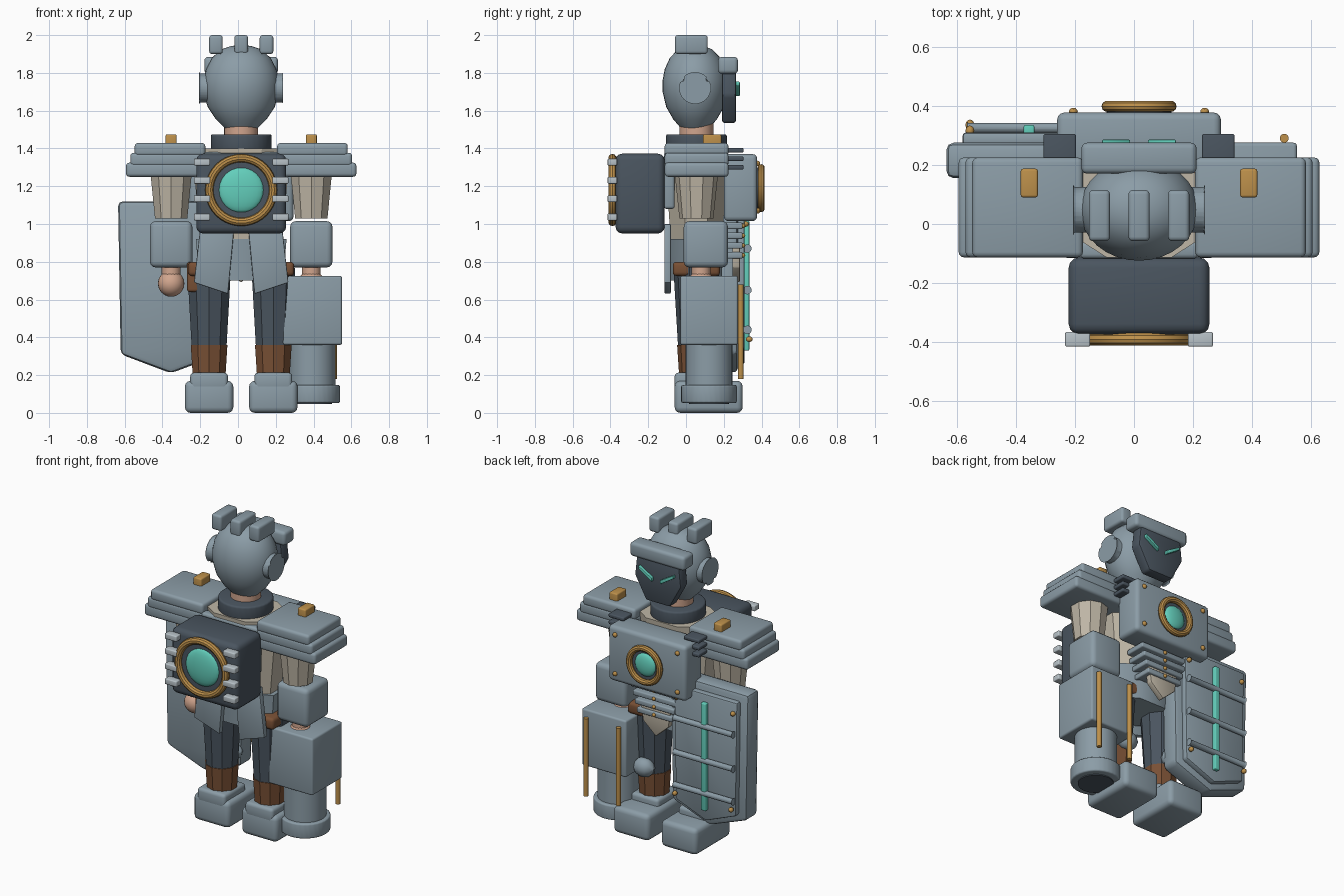
import bpy, bmesh, math
from mathutils import Matrix, Vector

old = bpy.data.objects.get("Cube")
if old:
    bpy.data.objects.remove(old, do_unlink=True)

CX, CY = 0.017, 0.055  # body axis


def material(name, rgb):
    m = bpy.data.materials.new(name)
    m.use_nodes = True
    m.diffuse_color = (*rgb, 1)
    node = next(n for n in m.node_tree.nodes if n.type == 'BSDF_PRINCIPLED')
    node.inputs["Base Color"].default_value = (*rgb, 1)
    return m


STEEL = material("steel", (0.26, 0.335, 0.385))
DARK = material("dark slate", (0.068, 0.09, 0.115))
BRASS = material("brass", (0.51, 0.28, 0.07))
TEAL = material("teal glow", (0.125, 0.62, 0.5))
CREAM = material("cream cloth", (0.52, 0.47, 0.38))
BROWN = material("brown leather", (0.19, 0.08, 0.035))
SKIN = material("skin", (0.64, 0.38, 0.27))
LIGHT = material("light metal", (0.48, 0.54, 0.575))


def finish(name, bm, mat, bevel=0.0, segs=3):
    if bevel:
        bmesh.ops.bevel(bm, geom=bm.edges[:], offset=bevel, segments=segs,
                        profile=0.5, affect='EDGES', clamp_overlap=True)
    bmesh.ops.recalc_face_normals(bm, faces=bm.faces[:])
    me = bpy.data.meshes.new(name)
    bm.to_mesh(me)
    bm.free()
    me.materials.append(mat)
    ob = bpy.data.objects.new(name, me)
    bpy.context.collection.objects.link(ob)
    bpy.ops.object.select_all(action='DESELECT')
    ob.select_set(True)
    bpy.context.view_layer.objects.active = ob
    bpy.ops.object.shade_smooth_by_angle(angle=math.radians(32))
    return ob


def box(name, mat, x, y, z, bevel=0.015):
    """Rounded box from (min, max) pairs."""
    bm = bmesh.new()
    bmesh.ops.create_cube(bm, size=1)
    for v in bm.verts:
        v.co = Vector([(a + b) / 2 + c * (b - a) for (a, b), c in zip((x, y, z), v.co)])
    return finish(name, bm, mat, bevel)


def cone(name, mat, loc, r1, r2, h, sides=32, axis='Z', sy=1.0, bevel=0.0, turn=0.0):
    """Tapered cylinder centred at loc; r1 at the low end of the axis."""
    bm = bmesh.new()
    bmesh.ops.create_cone(bm, cap_ends=True, segments=sides, radius1=r1, radius2=r2, depth=h)
    rot = {'Z': Matrix(), 'X': Matrix.Rotation(math.pi / 2, 4, 'Y'),
           'Y': Matrix.Rotation(-math.pi / 2, 4, 'X')}[axis]
    bm.transform(Matrix.Translation(loc) @ rot @ Matrix.Diagonal((1, sy, 1, 1))
                 @ Matrix.Rotation(turn, 4, 'Z'))
    return finish(name, bm, mat, bevel)


def ball(name, mat, loc, r, seg=24):
    bm = bmesh.new()
    bmesh.ops.create_uvsphere(bm, u_segments=seg, v_segments=seg // 2, radius=1)
    bm.transform(Matrix.Translation(loc) @ Matrix.Diagonal((*r, 1)))
    return finish(name, bm, mat)


def plate(name, mat, pts, y0, y1, bevel=0.01):
    """Outline in x-z pushed from y0 to y1."""
    bm = bmesh.new()
    face = bm.faces.new([bm.verts.new((x, y0, z)) for x, z in pts])
    ext = bmesh.ops.extrude_face_region(bm, geom=[face])
    for v in ext["geom"]:
        if isinstance(v, bmesh.types.BMVert):
            v.co.y = y1
    return finish(name, bm, mat, bevel, 2)


def lathe(name, mat, profile, loc, sy=1.0, steps=32, axis='Z', closed=False):
    bm = bmesh.new()
    rings = [[bm.verts.new((r * math.cos(a), r * math.sin(a) * sy, z)) for r, z in profile]
             for a in (i * math.tau / steps for i in range(steps))]
    n = len(profile)
    for i, ring in enumerate(rings):
        nxt = rings[(i + 1) % steps]
        for j in range(n if closed else n - 1):
            k = (j + 1) % n
            bm.faces.new((ring[j], nxt[j], nxt[k], ring[k]))
    bmesh.ops.remove_doubles(bm, verts=bm.verts[:], dist=1e-5)
    rot = Matrix.Rotation(-math.pi / 2, 4, 'X') if axis == 'Y' else Matrix()
    bm.transform(Matrix.Translation(loc) @ rot)
    return finish(name, bm, mat)


def ring(name, mat, loc, major, minor):
    pts = [(major + minor * math.cos(a), minor * math.sin(a))
           for a in (i * math.tau / 10 for i in range(10))]
    return lathe(name, mat, pts, loc, steps=40, axis='Y', closed=True)


# Head and helmet
cone("neck", SKIN, (CX, CY, 1.48), 0.09, 0.09, 0.12)
cone("collar", DARK, (CX, CY, 1.43), 0.162, 0.162, 0.09, 32, bevel=0.012)
lathe("helmet", STEEL, [(0, 1.5), (0.085, 1.505), (0.135, 1.555), (0.178, 1.62), (0.2, 1.7),
                        (0.2, 1.76), (0.187, 1.82), (0.155, 1.88), (0.105, 1.925),
                        (0.05, 1.943), (0, 1.947)], (CX, 0.048, 0), 0.86)
box("brow", STEEL, (CX - 0.195, CX + 0.195), (0.17, 0.275), (1.795, 1.885), 0.02)
plate("face_mask", DARK, [(CX - 0.15, 1.82), (CX + 0.15, 1.82), (CX + 0.165, 1.68),
                          (CX + 0.085, 1.535), (CX - 0.085, 1.535), (CX - 0.165, 1.68)],
      0.19, 0.265, 0.014)
for i in (-1, 0, 1):
    x = CX + i * 0.134
    box("crest_block", STEEL, (x - 0.036, x + 0.036), (-0.058, 0.115), (1.9, 2.0))

# Torso
cone("torso", CREAM, (CX, CY, 1.11), 0.22, 0.285, 0.58, 8, sy=0.64, turn=math.pi / 8)
cone("pelvis", STEEL, (CX, CY, 0.81), 0.24, 0.26, 0.22, 8, sy=0.6, turn=math.pi / 8)
box("belt", BROWN, (CX - 0.28, CX + 0.28), (-0.07, 0.18), (0.725, 0.8), 0.02)
box("hip_pouch", BROWN, (-0.27, -0.18), (-0.04, 0.13), (0.64, 0.8))
box("back_plate", STEEL, (CX - 0.2, CX + 0.2), (-0.117, -0.06), (1.08, 1.38))
box("chest_plate", STEEL, (CX - 0.277, CX + 0.277), (0.2, 0.377), (1.015, 1.37), 0.025)
cone("chest_core_base", DARK, (CX, 0.378, 1.19), 0.11, 0.11, 0.02, axis='Y')
ring("chest_ring", BRASS, (CX, 0.398, 1.19), 0.108, 0.019)
ball("chest_core", TEAL, (CX, 0.385, 1.19), (0.074, 0.025, 0.074))
for i in range(4):
    w, z = 0.17 - 0.015 * i, 0.99 - 0.052 * i
    box("abdomen_rib", STEEL, (CX - w, CX + w), (0.16, 0.3), (z - 0.017, z + 0.017), 0.008)
    ball("abdomen_stud", BRASS, (CX, 0.302, z), (0.012, 0.012, 0.012), 12)
plate("front_tabard", CREAM, [(CX - 0.11, 0.9), (CX + 0.11, 0.9), (CX + 0.09, 0.77),
                              (CX, 0.69), (CX - 0.09, 0.77)], 0.245, 0.285, 0.006)

# Backpack
box("backpack", DARK, (CX - 0.238, CX + 0.238), (-0.373, -0.113), (0.95, 1.372), 0.035)
cone("pack_core_base", DARK, (CX, -0.375, 1.18), 0.165, 0.165, 0.02, axis='Y')
ring("pack_ring", BRASS, (CX, -0.39, 1.18), 0.169, 0.022)
ball("pack_core", TEAL, (CX, -0.38, 1.18), (0.12, 0.03, 0.12))

# Mirrored parts
for s in (-1, 1):
    def span(a, b):
        return tuple(sorted((CX + s * a, CX + s * b)))

    cone("ear_disc", STEEL, (CX + s * 0.195, 0.048, 1.72), 0.077, 0.077, 0.055, axis='X', bevel=0.01)
    plate("eye", TEAL, [(CX + s * a, z) for a, z in
                        ((0.03, 1.675), (0.125, 1.735), (0.125, 1.755), (0.03, 1.7))],
          0.262, 0.285, 0.004)
    for z in (1.07, 1.32):
        ball("chest_bolt", BRASS, (CX + s * 0.222, 0.38, z), (0.015, 0.013, 0.015), 12)
    for i in range(3):
        z = 1.3 + 0.045 * i
        box("chest_vent", DARK, span(0.213, 0.323), (0.14, 0.305), (z - 0.012, z + 0.012), 0.007)
    for i in range(4):
        z = 1.037 + 0.097 * i
        box("pack_clamp", LIGHT, span(0.165, 0.25), (-0.415, -0.365), (z - 0.018, z + 0.018), 0.006)

    # Back skirt
    plate("back_skirt", STEEL, [(CX + s * a, z) for a, z in
                                ((0.035, 1.0), (0.215, 1.0), (0.25, 0.69), (0.07, 0.63))],
          -0.115, -0.08, 0.006)

    # Tiered shoulder
    for i in range(3):
        z = 1.25 + 0.055 * i
        box("shoulder_tier", STEEL, span(0.19, 0.61 - 0.023 * i), (-0.113, 0.225),
            (z, z + 0.075 - 0.003 * i), 0.018)
    box("shoulder_knob", BRASS, span(0.342, 0.4), (0.09, 0.187), (1.4, 1.475), 0.008)

    # Arm
    x = CX + s * 0.371
    cone("upper_arm", CREAM, (x, CY, 1.15), 0.09, 0.115, 0.24, 10)
    box("forearm_guard", STEEL, (x - 0.112, x + 0.112), (-0.012, 0.222), (0.77, 1.015), 0.03)
    cone("wrist", SKIN, (x, 0.08, 0.75), 0.05, 0.05, 0.08, 16)
    ball("hand", SKIN, (x, 0.08, 0.685), (0.07, 0.07, 0.07))

    # Leg and boot
    x = CX + s * 0.17
    cone("trouser_leg", DARK, (x, CY, 0.56), 0.097, 0.122, 0.42, 10)
    cone("boot_cuff", BROWN, (x, CY, 0.27), 0.09, 0.102, 0.18, 10)
    ball("knee_guard", STEEL, (x, 0.16, 0.4), (0.07, 0.055, 0.06), 12)
    box("boot", STEEL, (x - 0.128, x + 0.128), (-0.06, 0.3), (0, 0.17), 0.03)
    box("boot_ankle", STEEL, (x - 0.1, x + 0.1), (-0.06, 0.16), (0.12, 0.213), 0.02)

# Arm cannon
GX, GY = 0.393, 0.122
box("cannon_body", STEEL, (GX - 0.158, GX + 0.158), (-0.03, 0.275), (0.36, 0.725), 0.012)
cone("cannon_barrel", STEEL, (GX, GY, 0.24), 0.124, 0.124, 0.3)
cone("cannon_rim", STEEL, (GX, GY, 0.1), 0.148, 0.148, 0.095, bevel=0.01)
cone("cannon_muzzle", DARK, (GX, GY, 0.051), 0.105, 0.105, 0.008)
for s in (-1, 1):
    cone("cannon_rod", BRASS, (GX + s * 0.115, 0.29, 0.43), 0.015, 0.015, 0.5, 12)

# Shield
SX = -0.355


def shield_outline(w, top, low, tip):
    return [(SX - w, top), (SX + w, top), (SX + w * 0.95, low), (SX, tip), (SX - w * 0.95, low)]


plate("shield_back", STEEL, shield_outline(0.28, 1.12, 0.31, 0.21), 0.155, 0.275, 0.025)
plate("shield_front", STEEL, shield_outline(0.225, 1.07, 0.34, 0.255), 0.26, 0.31, 0.012)
box("shield_strip", TEAL, (SX - 0.018, SX + 0.018), (0.3, 0.335), (0.33, 1.02), 0.006)
for z in (0.44, 0.65, 0.87):
    cone("shield_bar", STEEL, (SX, 0.325, z), 0.018, 0.018, 0.42, 12, axis='X', bevel=0.005)
for x in (SX - 0.2, SX + 0.2):
    for z in (0.39, 1.0):
        ball("shield_bolt", BRASS, (x, 0.335 if z < 0.5 else 0.315, z), (0.015, 0.018, 0.015), 12)
